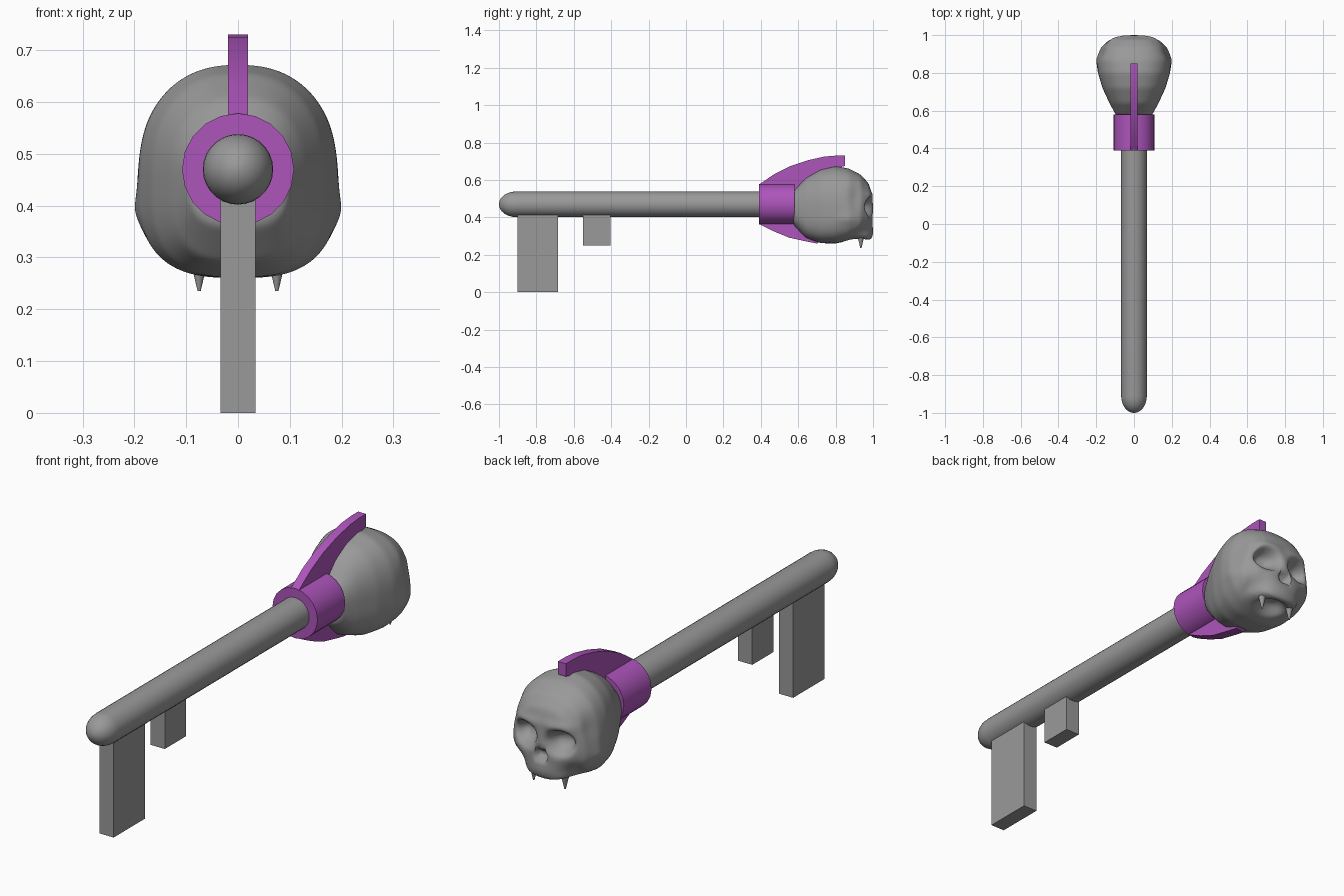
import bpy, bmesh, math
from mathutils import Vector

cube = bpy.data.objects.get("Cube")
if cube:
    bpy.data.objects.remove(cube, do_unlink=True)


def material(name, rgb):
    m = bpy.data.materials.new(name)
    m.use_nodes = True
    m.diffuse_color = (*rgb, 1)
    m.node_tree.nodes["Principled BSDF"].inputs["Base Color"].default_value = (*rgb, 1)
    return m


GREY = material("stone grey", (0.32, 0.32, 0.32))
PURPLE = material("purple", (0.42, 0.09, 0.50))
AXIS_Z = 0.47


def finish(bm, name, mat, angle=40):
    bmesh.ops.recalc_face_normals(bm, faces=bm.faces)
    mesh = bpy.data.meshes.new(name)
    bm.to_mesh(mesh)
    bm.free()
    mesh.materials.append(mat)
    ob = bpy.data.objects.new(name, mesh)
    bpy.context.collection.objects.link(ob)
    bpy.ops.object.select_all(action="DESELECT")
    ob.select_set(True)
    bpy.context.view_layer.objects.active = ob
    bpy.ops.object.shade_smooth_by_angle(angle=math.radians(angle))
    return ob


def lathe(name, profile, sides, mat):
    """Turn (y, radius) points around the shaft axis."""
    bm = bmesh.new()
    rings = []
    for y, r in profile:
        rings.append([bm.verts.new((r * math.cos(a), y, AXIS_Z + r * math.sin(a)))
                      for a in (2 * math.pi * i / sides for i in range(sides))])
    for a, b in zip(rings, rings[1:]):
        for i in range(sides):
            j = (i + 1) % sides
            bm.faces.new((a[i], a[j], b[j], b[i]))
    bm.faces.new(rings[0])
    bm.faces.new(rings[-1])
    return finish(bm, name, mat)


def plate(name, outline, half, mat):
    """Extrude a (y, z) outline across x."""
    bm = bmesh.new()
    face = bm.faces.new([bm.verts.new((-half, y, z)) for y, z in outline])
    new = bmesh.ops.extrude_face_region(bm, geom=[face])["geom"]
    bmesh.ops.translate(bm, vec=(2 * half, 0, 0),
                        verts=[v for v in new if isinstance(v, bmesh.types.BMVert)])
    return finish(bm, name, mat)


def box(name, y0, y1, z0, z1, half, mat):
    return plate(name, [(y0, z0), (y1, z0), (y1, z1), (y0, z1)], half, mat)


# Shaft with a rounded tip
tip = [(-0.91 - 0.09 * math.cos(a), 0.068 * math.sin(a))
       for a in (math.pi / 2 * k / 8 for k in range(1, 9))]
lathe("shaft", [(-1.0, 0.004)] + tip + [(0.45, 0.068)], 28, GREY)

# Key teeth
box("large_tooth", -0.90, -0.685, 0.0, 0.44, 0.034, GREY)
box("small_tooth", -0.55, -0.405, 0.25, 0.43, 0.034, GREY)

# Collar and the fins that grip the skull
lathe("collar", [(0.39, 0.108), (0.58, 0.108)], 20, PURPLE)
plate("top_fin", [(0.39, 0.575), (0.47, 0.63), (0.56, 0.675), (0.65, 0.705), (0.74, 0.725),
                  (0.80, 0.73), (0.85, 0.73), (0.85, 0.675), (0.78, 0.655), (0.68, 0.62),
                  (0.58, 0.53), (0.39, 0.53)], 0.019, PURPLE)
plate("bottom_fin", [(0.39, 0.365), (0.47, 0.325), (0.55, 0.292), (0.64, 0.272), (0.70, 0.26),
                     (0.72, 0.275), (0.64, 0.34), (0.56, 0.42), (0.39, 0.42)], 0.024, PURPLE)

# Skull cross-sections: position along the sphere, y, half width, top, bottom
STATIONS = [(0.00, 0.570, 0.000, 0.45, 0.450), (0.14, 0.575, 0.095, 0.54, 0.360),
            (0.30, 0.640, 0.130, 0.61, 0.290), (0.42, 0.720, 0.167, 0.655, 0.262),
            (0.55, 0.800, 0.191, 0.673, 0.260), (0.65, 0.870, 0.197, 0.662, 0.275),
            (0.75, 0.935, 0.176, 0.628, 0.280), (0.85, 0.978, 0.130, 0.58, 0.280),
            (0.93, 0.995, 0.072, 0.52, 0.330), (1.00, 1.002, 0.000, 0.44, 0.440)]


def section(s):
    for a, b in zip(STATIONS, STATIONS[1:]):
        if s <= b[0]:
            t = (s - a[0]) / (b[0] - a[0])
            return [p + (q - p) * t for p, q in zip(a[1:], b[1:])]
    return STATIONS[-1][1:]


def bump(dx, dz, rx, rz, power=2):
    return math.exp(-((dx / rx) ** 2 + (dz / rz) ** 2) ** (power / 2))


def signed_power(v, e):
    return math.copysign(abs(v) ** e, v)


bm = bmesh.new()
bmesh.ops.create_icosphere(bm, subdivisions=6, radius=1)
for v in bm.verts:
    n = v.co.normalized()
    s = math.acos(max(-1, min(1, -n.y))) / math.pi
    y, w, top, bottom = section(s)
    r = max(math.hypot(n.x, n.z), 1e-6)
    cx, cz = n.x / r, n.z / r
    e = 0.85 if cz > 0 else 0.68
    height = top - 0.45 if cz > 0 else 0.45 - bottom
    v.co = Vector((w * signed_power(cx, e), y, 0.45 + height * signed_power(cz, e)))
for _ in range(6):
    bmesh.ops.smooth_vert(bm, verts=bm.verts, factor=0.5,
                          use_axis_x=True, use_axis_y=True, use_axis_z=True)

# Carve the face: sockets, nose, muzzle, cheeks and temples
for v in bm.verts:
    x, y, z = abs(v.co.x), v.co.y, v.co.z
    front = max(0, min(1, (y - 0.85) / 0.08))
    side = math.copysign(1, v.co.x)
    depth = 0.065 * bump(x - 0.083, z - 0.455, 0.052, 0.044, 4)
    depth += 0.035 * bump(x - 0.012, z - 0.385, 0.016, 0.022, 4)
    depth += 0.035 * bump(x - 0.13, z - 0.315, 0.04, 0.045)
    depth -= 0.012 * bump(x, z - 0.30, 0.07, 0.04)
    depth -= 0.008 * bump(x - 0.08, z - 0.52, 0.07, 0.02)
    v.co.y -= depth * front
    if x > 0.1:
        v.co.x -= side * 0.014 * bump(y - 0.91, z - 0.51, 0.05, 0.06)
        v.co.x += side * 0.006 * bump(y - 0.87, z - 0.39, 0.06, 0.03)
    # hollow palate behind the upper teeth
    if z < 0.32:
        v.co.z += 0.04 * bump(x, y - 0.90, 0.06, 0.045, 4)
finish(bm, "skull", GREY, 60)

# Fangs
for name, side in (("left_fang", 1), ("right_fang", -1)):
    bm = bmesh.new()
    bmesh.ops.create_cone(bm, cap_ends=True, segments=12, radius1=0.003, radius2=0.024, depth=0.09)
    bmesh.ops.translate(bm, verts=bm.verts, vec=(side * 0.075, 0.935, 0.28))
    finish(bm, name, GREY)
